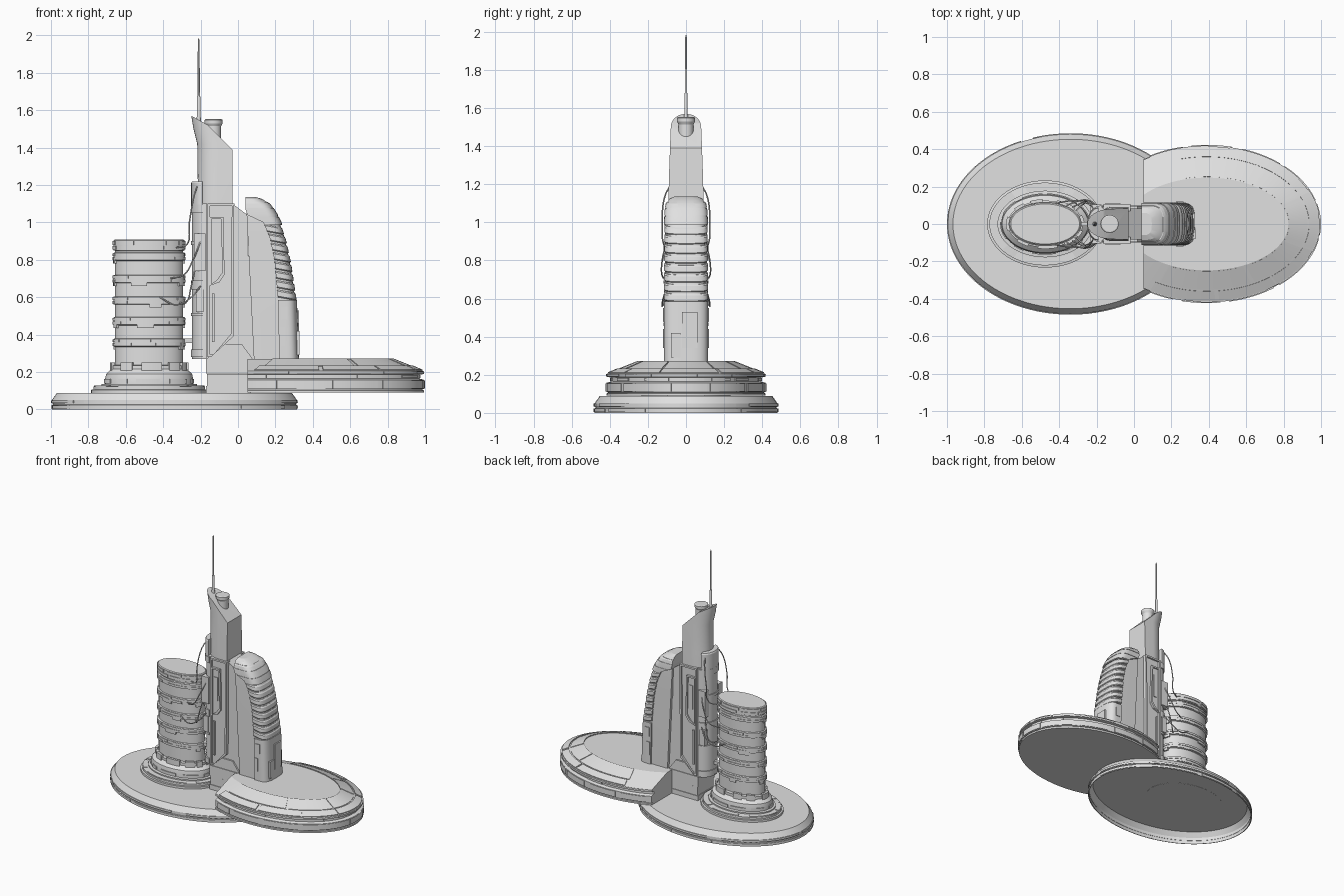
import bpy, bmesh, random
from math import cos, sin, pi, radians
from mathutils import Vector

if "Cube" in bpy.data.objects:
    bpy.data.objects.remove(bpy.data.objects["Cube"], do_unlink=True)
random.seed(4)

grey = bpy.data.materials.new("pale_grey")
grey.use_nodes = True
grey.diffuse_color = (0.75, 0.75, 0.75, 1)
grey.node_tree.nodes["Principled BSDF"].inputs["Base Color"].default_value = grey.diffuse_color


def build(name, lofts, cuts=()):
    """Skin each list of rings into a capped solid; cuts are (point, normal) planes."""
    bm = bmesh.new()
    for rings in lofts:
        rows = [[bm.verts.new(p) for p in ring] for ring in rings]
        n = len(rows[0])
        for a, b in zip(rows, rows[1:]):
            for i in range(n):
                j = (i + 1) % n
                bm.faces.new((a[i], a[j], b[j], b[i]))
        bm.faces.new(rows[0])
        bm.faces.new(rows[-1])
    for point, normal in cuts:
        res = bmesh.ops.bisect_plane(bm, geom=bm.verts[:] + bm.edges[:] + bm.faces[:], dist=1e-5,
                                     plane_co=point, plane_no=normal, clear_outer=True)
        edges = [g for g in res["geom_cut"] if isinstance(g, bmesh.types.BMEdge)]
        bmesh.ops.edgeloop_fill(bm, edges=edges)
    bmesh.ops.recalc_face_normals(bm, faces=bm.faces[:])
    mesh = bpy.data.meshes.new(name)
    bm.to_mesh(mesh)
    bm.free()
    mesh.materials.append(grey)
    mesh.shade_smooth()
    mesh.set_sharp_from_angle(angle=radians(17))
    bpy.context.collection.objects.link(bpy.data.objects.new(name, mesh))


def oval(e, d, t, z):
    cx, a, b = e
    return (cx + (a + d) * cos(t), (b + d) * sin(t), z)


def turned(e, profile, n=96):
    """Elliptical solid from (outward offset, height) steps."""
    return [[oval(e, d, 2 * pi * i / n, z) for i in range(n)] for d, z in profile]


def plate(e, corners, t0, t1):
    """Curved patch: a four-cornered section swept along part of an ellipse."""
    n = max(2, int((t1 - t0) * 15))
    return [[oval(e, d, t0 + (t1 - t0) * i / n, z) for d, z in corners] for i in range(n + 1)]


def scatter(e, corners, t0, t1, lo, hi, gap):
    """Irregular row of patches between two angles."""
    out, t = [], t0
    while t < t1 - lo:
        end = min(t + random.uniform(lo, hi), t1)
        out.append(plate(e, corners, t, end))
        t = end + random.uniform(0.2, 1) * gap
    return out


def wall(d, z0, z1, h=0.006):
    return [(d - 0.01, z0), (d + h, z0), (d + h, z1), (d - 0.01, z1)]


def slab(pts, y0, y1):
    return [[(x, y, z) for x, z in pts] for y in (y0, y1)]


def rect(x0, x1, z0, z1):
    return [(x0, z0), (x1, z0), (x1, z1), (x0, z1)]


def box(x0, x1, y0, y1, z0, z1):
    return slab(rect(x0, x1, z0, z1), y0, y1)


def both(pts, y0, y1):
    return [slab(pts, s * y0, s * y1) for s in (-1, 1)]


def frame(pts, width, y0, y1):
    """Raised border along the inside of a panel outline, on both sides."""
    cx, cz = (sum(p[k] for p in pts) / len(pts) for k in (0, 1))
    inner = [(x + width * (1 if x < cx else -1), z + width * (1 if z < cz else -1)) for x, z in pts]
    out = []
    for i in range(len(pts)):
        j = (i + 1) % len(pts)
        out += both([pts[i], pts[j], inner[j], inner[i]], y0, y1)
    return out


def d_loft(stations, power=1.0, r=0.085, tilt=0.0, n=28):
    """Stack of D-shaped sections (z, flat end x, round end x, half width)."""
    rings = []
    for z, xi, xo, w in stations:
        s = 1 if xo > xi else -1
        rx = min(r, abs(xo - xi) * 0.95)
        ring = [(xi, w, z)]
        for i in range(n + 1):
            c, k = cos(pi / 2 - pi * i / n), sin(pi / 2 - pi * i / n)
            x = xo - s * rx * (1 - max(c, 0) ** power)
            y = w * abs(k) ** power * (1 if k >= 0 else -1)
            ring.append((x, y, z - tilt * abs(x - xi)))
        ring.append((xi, -w, z))
        rings.append(ring)
    return rings


# Round landing base, a shell that is open underneath
base = (-0.34, 0.655, 0.48)
build("base_disc", [turned(base, [(-.03, .086), (-.005, .05), (-.004, 0), (0, 0), (0, .024), (-.006, .026),
                                  (-.006, .03), (0, .032), (0, .05), (-.027, .089)])])
build("base_rim_plates", scatter(base, wall(.006, .004, .022, -.001), 0, 2 * pi, .4, 1.2, .2)
      + scatter(base, wall(.006, .034, .049, -.001), 0, 2 * pi, .4, 1.2, .2))

# Raised platform, cut straight where it meets the tower
deck = (0.39, 0.605, 0.418)
build("raised_platform", [turned(deck, [
    (0, .09), (0, .102), (-.008, .104), (-.008, .108), (0, .11), (0, .158), (-.025, .165),
    (-.025, .186), (-.003, .189), (-.003, .205), (-.17, .269)])], [((.05, 0, 0), (-1, 0, 0))])
slope = [(-.01, .195), (-.008, .213), (-.058, .234), (-.06, .215)]
inner = [(-.07, .22), (-.068, .234), (-.165, .273), (-.166, .255)]
build("platform_slope_plates", scatter(deck, slope, -2.1, 2.1, .3, .8, .05)
      + scatter(deck, inner, -2.05, 2.05, .4, 1.0, .05))
build("platform_rim_plates", scatter(deck, wall(0, .113, .155, .005), -2.1, 2.1, .2, .7, .12)
      + scatter(deck, wall(-.003, .19, .203, .004), -2.1, 2.1, .3, .8, .2)
      + scatter(deck, wall(-.025, .167, .184, .006), -2.1, 2.1, .1, .5, .3))

# Banded drum
drum = (-0.475, 0.18, 0.103)
bands = [.35, .465, .575, .69, .81]
profile = [(.13, .085), (.13, .105), (.118, .107), (.118, .122), (.075, .126), (.075, .135),
           (.055, .137), (.055, .165), (.05, .19), (.022, .215), (.022, .235), (.002, .238)]
for z in bands:
    profile += [(.002, z - .015), (.011, z - .012), (.011, z + .027), (.002, z + .03)]
profile += [(.002, .848), (.01, .85), (.01, .903), (.004, .908)]
build("drum", [turned(drum, profile)])
patches = []
for z in bands:
    patches += scatter(drum, wall(.011, z - .01, z + .006, .004), 0, 2 * pi, .4, 1.2, .3)
    patches += scatter(drum, wall(.011, z + .01, z + .025, .004), 0, 2 * pi, .4, 1.2, .3)
    patches += scatter(drum, wall(.002, z - .03, z, .01), 0, 2 * pi, .2, .5, 3)
patches += scatter(drum, wall(.01, .855, .875, .005), 0, 2 * pi, .4, 1, .3)
patches += scatter(drum, wall(.01, .88, .9, .005), 0, 2 * pi, .4, 1, .3)
patches += scatter(drum, wall(.055, .14, .162), 0, 2 * pi, .2, .7, .3)
patches += scatter(drum, wall(.022, .2, .25, .008), 0, 2 * pi, .2, .6, .5)
patches += scatter(drum, [(.08, .12), (.08, .128), (.115, .128), (.115, .12)], 0, 2 * pi, .5, 1.2, .3)
build("drum_plates", patches)

# Tower footing
build("tower_footing", [box(-.17, .07, -.1, .1, .087, .125), box(-.165, .07, -.095, .095, .12, .19),
                        box(-.17, .07, -.1, .1, .193, .272)]
      + both([(-.17, .268), (.08, .268), (.02, .35), (-.08, .35)], .05, .095))

# Tower core and lower casing, rounded at the back
build("tower_core", [slab([(-.2, .27), (.1, .27), (.07, .8), (.05, .83), (.05, 1.04),
                           (-.03, 1.1), (-.2, 1.1)], -.083, .083)])
build("tower_casing", [d_loft([(.27, -.165, -.245, .092), (1.1, -.165, -.245, .092)]),
                       d_loft([(1.09, -.19, -.25, .088), (1.21, -.19, -.25, .088),
                               (1.22, -.19, -.245, .084)])])
build("tower_casing_bands", [d_loft([(z, -.175, -.251, .098), (z + h, -.175, -.251, .098)])
                             for z, h in ((.28, .04), (.5, .015), (.64, .05), (.88, .02), (1.05, .045))])

# Side panels of the tower
outer = [(-.163, .28), (-.145, .28), (-.025, .39), (-.02, 1.1), (-.163, 1.1)]
window = [(-.155, .66), (-.1, .68), (-.072, .72), (-.078, 1.03), (-.155, 1.03)]
build("tower_side_panels",
      both(outer, .07, .094) + frame(outer, .013, .08, .108) + both(window, .08, .1)
      + frame(window, .012, .08, .11) + both(rect(-.13, -.1, .78, .96), .08, .106)
      + both(rect(-.225, -.185, .52, .64), .06, .1) + both(rect(-.235, -.175, .74, .94), .06, .104)
      + both(rect(-.14, -.125, .36, .62), .08, .105))

# Upper tower with its slanted roof
build("upper_tower", [d_loft([(1.05, -.03, -.215, .093), (1.22, -.03, -.215, .09),
                              (1.42, -.03, -.218, .083), (1.5, -.03, -.238, .08),
                              (1.62, -.03, -.258, .078)], 1.0, .11)],
      [((-.03, 0, 1.39), (1, 0, 1)), ((-.25, 0, 1.57), (1, 0, 1.8))])
stack = (-.13, .04, .04)
build("chimney", [turned(stack, [(0, 1.42), (0, 1.515), (.008, 1.53), (.008, 1.548), (.002, 1.552)], 32)])
mast = (-.21, .009, .009)
build("antenna", [turned(mast, [(.004, 1.5), (.002, 1.56), (0, 1.57), (0, 1.67), (-.003, 1.68),
                                (-.004, 1.97), (-.008, 1.985)], 16)])

# Curved fin: outer and inner limits of the ribbed shell by height
outline = [(.27, .22, .326, .115), (.58, .215, .316, .115), (.8, .195, .283, .114),
           (.92, .17, .257, .113), (1.0, .135, .23, .112), (1.04, .05, .211, .111), (1.07, .04, .193, .109),
           (1.1, .04, .168, .102), (1.125, .04, .13, .085), (1.136, .04, .095, .06)]


def at(z, grow=0.0):
    """Shell section at a height."""
    for p, q in zip(outline, outline[1:]):
        if z <= q[0]:
            f = (z - p[0]) / (q[0] - p[0])
            xi, xo, w = (p[k] + f * (q[k] - p[k]) for k in (1, 2, 3))
            return (z, xi, xo + grow, w + grow)


heights = [.265 + .05 * i for i in range(1, 17)]
core = [(z, .085 - .05 * (z - .27), at(z)[2] - .008, at(z)[3] - .012) for z in [.27] + heights]
build("fin_core", [d_loft(core + [(1.11, .04, .14, .085)], .65, .07)])
build("fin_lower_shell", [d_loft([at(.27), at(.42), at(.585)], .65, .07)])
build("fin_ribs", [d_loft([at(z, -.004), at(z + .006, .001), at(z + .033, .001), at(z + .04, -.004)],
                          .65, .07, .18) for z in [.6 + .05 * i for i in range(8)]])
cap = [at(z) for z in (.985, 1.0, 1.02, 1.04, 1.07, 1.085, 1.1, 1.112, 1.125, 1.136)]
build("fin_cap", [d_loft(cap, .65, .08)])
build("fin_cap_panels", [d_loft([at(z, .003) for z in row], .65, .08)
                         for row in ((.99, 1.0, 1.03), (1.036, 1.06, 1.076), (1.082, 1.1, 1.108))])
build("fin_shell_plates", both(rect(.225, .25, .34, .44), .1, .12) + both(rect(.23, .265, .48, .55), .1, .12)
      + [box(.28, .327, -.02, .06, .34, .53), box(.28, .329, -.08, -.03, .29, .42)])

# Hanging cables and the drum link
runs = [[(-.22, .085, 1.19), (-.235, .11, 1.14), (-.26, .125, 1.0), (-.275, .115, .88), (-.33, .09, .865)],
        [(-.2, .1, .9), (-.24, .125, .8), (-.29, .125, .72), (-.36, .1, .7)],
        [(-.2, .1, .66), (-.25, .12, .6), (-.33, .125, .56), (-.42, .11, .6)],
        [(-.22, .08, .8), (-.25, .11, .66), (-.28, .1, .57), (-.31, .07, .57)]]
for side, label in ((1, "left"), (-1, "right")):
    curve = bpy.data.curves.new("cables_" + label, "CURVE")
    curve.dimensions = "3D"
    curve.bevel_depth = 0.004
    curve.bevel_resolution = 2
    curve.resolution_u = 8
    curve.materials.append(grey)
    for run in runs:
        spline = curve.splines.new("BEZIER")
        spline.bezier_points.add(len(run) - 1)
        for bp, (x, y, z) in zip(spline.bezier_points, run):
            bp.co = Vector((x, y * side, z))
            bp.handle_left_type = bp.handle_right_type = "AUTO"
    bpy.context.collection.objects.link(bpy.data.objects.new("cables_" + label, curve))
build("drum_link", [box(-.32, -.22, -.012, .012, .355, .38)])
